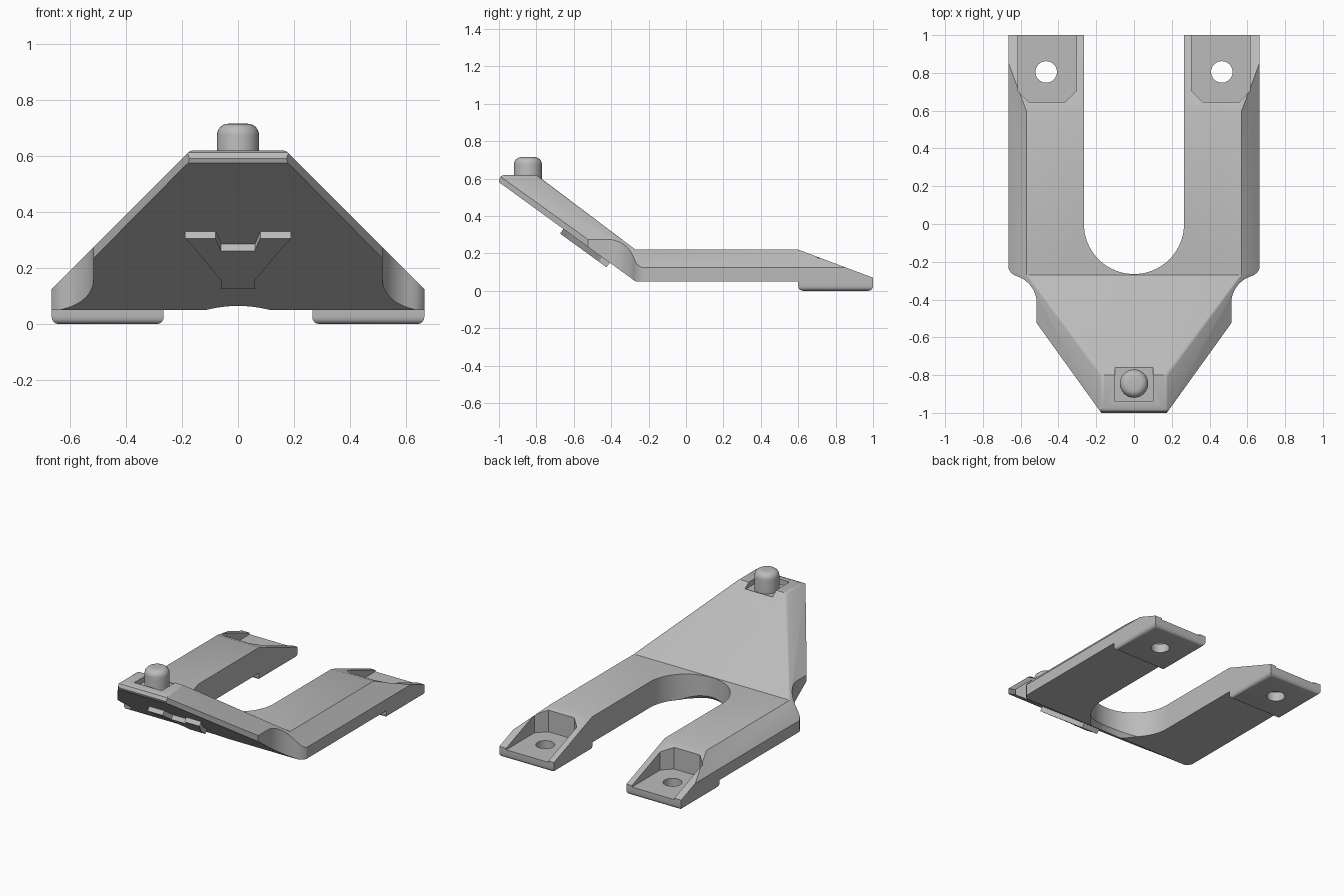
import bpy, bmesh, math
from mathutils import Vector

cube = bpy.data.objects.get("Cube")
if cube:
    bpy.data.objects.remove(cube, do_unlink=True)

grey = bpy.data.materials.new("plain grey")
grey.use_nodes = True
COLOUR = (0.5, 0.5, 0.5, 1)
grey.diffuse_color = COLOUR
grey.node_tree.nodes["Principled BSDF"].inputs["Base Color"].default_value = COLOUR


def prism(name, points, place, low, high):
    """Extrude a 2D outline; place(a, b, t) gives the 3D position."""
    bm = bmesh.new()
    ends = [[bm.verts.new(place(a, b, t)) for a, b in points] for t in (low, high)]
    bm.faces.new(ends[0])
    bm.faces.new(ends[1][::-1])
    n = len(points)
    for i in range(n):
        j = (i + 1) % n
        bm.faces.new((ends[0][j], ends[0][i], ends[1][i], ends[1][j]))
    bmesh.ops.recalc_face_normals(bm, faces=bm.faces)
    return to_object(name, bm)


def to_object(name, bm):
    mesh = bpy.data.meshes.new(name)
    bm.to_mesh(mesh)
    bm.free()
    mesh.materials.append(grey)
    ob = bpy.data.objects.new(name, mesh)
    bpy.context.collection.objects.link(ob)
    return ob


def activate(ob):
    bpy.ops.object.select_all(action="DESELECT")
    ob.select_set(True)
    bpy.context.view_layer.objects.active = ob


def combine(ob, tool, operation="DIFFERENCE", keep=False):
    activate(ob)
    mod = ob.modifiers.new("cut", "BOOLEAN")
    mod.object, mod.operation, mod.solver = tool, operation, "EXACT"
    bpy.ops.object.modifier_apply(modifier=mod.name)
    if not keep:
        bpy.data.objects.remove(tool, do_unlink=True)


def bevel(ob, rule, size, segments=4):
    bm = bmesh.new()
    bm.from_mesh(ob.data)
    edges = [e for e in bm.edges if rule(*[v.co for v in e.verts])]
    bmesh.ops.bevel(bm, geom=edges, offset=size, segments=segments,
                    profile=0.5, affect="EDGES", clamp_overlap=True)
    bm.to_mesh(ob.data)
    bm.free()


def arc(cx, cy, r, start, end, steps):
    angles = [math.radians(start + (end - start) * i / steps) for i in range(steps + 1)]
    return [(cx + r * math.cos(a), cy + r * math.sin(a)) for a in angles]


def side(a, b, t):
    return (t, a, b)


def front(a, b, t):
    return (a, t, b)


def plan(a, b, t):
    return (a, b, t)


def mirrored(points, s):
    return [(s * x, y) for x, y in points]


# Body: bent side profile trimmed by the sloping front outline
body = prism("forked_body", [
    (1, 0.05), (1, 0.07), (0.6, 0.22), (-0.27, 0.22), (-0.8, 0.62), (-0.97, 0.62),
    (-0.99, 0.612), (-1, 0.59), (-0.995, 0.575), (-0.98, 0.566), (-0.27, 0.05)], side, -0.8, 0.8)
outline = [(0.665, 0), (0.665, 0.125), (0, 0.79), (-0.665, 0.125), (-0.665, 0)]
combine(body, prism("outline_cutter", outline, front, -1.2, 1.2), "INTERSECT")


def upper_plate_edge(p, q):
    return all(v.y < -0.26 and abs(abs(v.x) + v.z - 0.79) < 0.002
               and v.z > min(0.61, 0.21 - (v.y + 0.27) * 0.755) for v in (p, q)) \
        and abs(p.y - q.y) > 0.05


bevel(body, upper_plate_edge, 0.045)

# Slot between the arms, relieved at the lower bend
slot = [(0.265, 1.2)] + arc(0, 0, 0.265, 0, -180, 40) + [(-0.265, 1.2)]
combine(body, prism("slot_cutter", slot, plan, -0.2, 1))
bm = bmesh.new()
bmesh.ops.create_cone(bm, cap_ends=True, segments=48, radius1=0.215, radius2=0.155, depth=0.06)
bmesh.ops.translate(bm, verts=bm.verts, vec=(0, -0.1, 0.07))
combine(body, to_object("relief_cutter", bm))

# Side scoops and tapered nose
scoop = [(0.8, -0.2), (0.69, -0.2), (0.662, -0.24), (0.652, -0.258), (0.635, -0.27)]
scoop += arc(0.665, -0.42, 0.15, 108, 180, 14)
scoop += [(0.515, -0.525), (0.172, -1.002), (0.172, -1.2), (0.8, -1.2)]
for s in (1, -1):
    combine(body, prism("scoop_cutter", mirrored(scoop, s), plan, -0.2, 1))

# Foot pads, screw recesses and holes
recess = [(0.305, 1.1), (0.305, 0.705), (0.365, 0.645), (0.555, 0.645), (0.615, 0.705), (0.615, 1.1)]
pad_shape = [(0.265, 0.6), (0.665, 0.6), (0.665, 1), (0.265, 1)]
for s, label in ((1, "left"), (-1, "right")):
    pad = prism(label + "_foot_pad", mirrored(pad_shape, s), plan, 0, 0.05)
    bevel(pad, lambda p, q: p.z < 0.01 and q.z < 0.01, 0.025)
    combine(body, prism("recess_cutter", mirrored(recess, s), plan, 0.06, 0.6))
    hole = prism("hole_cutter", arc(s * 0.465, 0.805, 0.057, 0, 348.75, 31), plan, -0.2, 0.5)
    combine(body, hole, keep=True)
    combine(pad, hole)
    activate(pad)
    bpy.ops.object.shade_smooth_by_angle(angle=math.radians(30))

# Pocket around the peg
pocket = [(-0.1, -0.94), (0.1, -0.94), (0.1, -0.76), (-0.1, -0.76)]
combine(body, prism("pocket_cutter", pocket, plan, 0.585, 0.9))
activate(body)
bpy.ops.object.shade_smooth_by_angle(angle=math.radians(30))

# Round-topped peg
peg = prism("peg", arc(0, -0.845, 0.075, 0, 348.75, 31), plan, 0.57, 0.715)
bevel(peg, lambda p, q: p.z > 0.7 and q.z > 0.7, 0.04, 6)
activate(peg)
bpy.ops.object.shade_smooth_by_angle(angle=math.radians(30))

# Plain raised pad under the sloping plate
normal = Vector((0, -0.588, -0.809))


def under_plate(a, b, t):
    return Vector((a, -0.27 - (b - 0.05) / 0.726, b)) + normal * t


half = [(0.06, 0.285), (0.08, 0.33), (0.19, 0.33), (0.165, 0.305), (0.06, 0.18), (0.06, 0.15)]
prism("underside_pad", half + mirrored(half[::-1], -1), under_plate, -0.01, 0.03)
